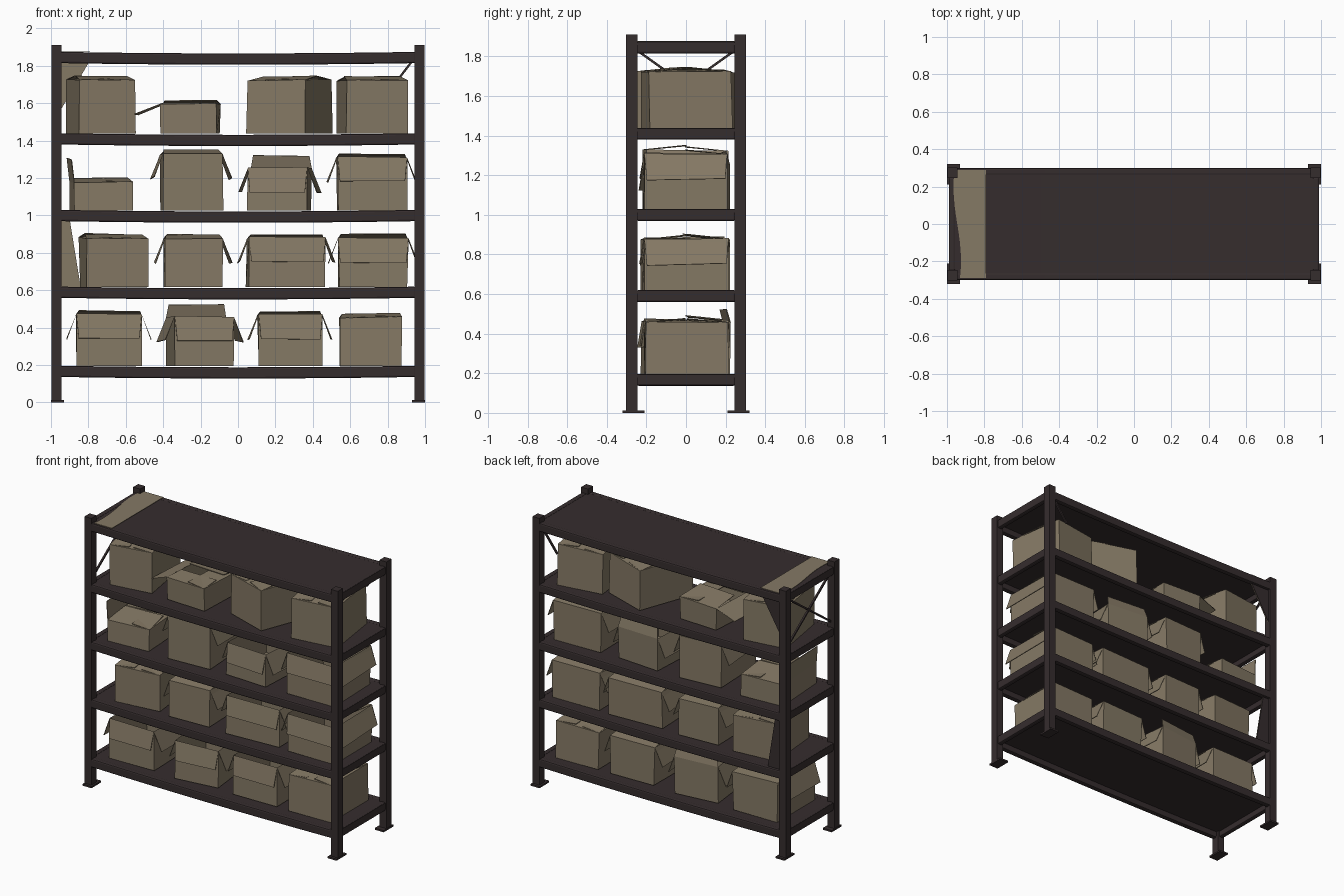
import bpy, bmesh, math, random
from mathutils import Matrix, Vector

if "Cube" in bpy.data.objects:
    bpy.data.objects.remove(bpy.data.objects["Cube"])

random.seed(4)


def material(name, rgb):
    m = bpy.data.materials.new(name)
    m.diffuse_color = (*rgb, 1)
    m.use_nodes = True
    m.node_tree.nodes["Principled BSDF"].inputs["Base Color"].default_value = m.diffuse_color
    return m


DARK = material("dark_brown_metal", (0.036, 0.026, 0.027))
CARD = material("cardboard_tan", (0.235, 0.192, 0.130))


def finish(bm, name, mat, bevel=0, thick=0):
    if not thick:
        bmesh.ops.recalc_face_normals(bm, faces=bm.faces[:])
    me = bpy.data.meshes.new(name)
    bm.to_mesh(me)
    bm.free()
    ob = bpy.data.objects.new(name, me)
    bpy.context.collection.objects.link(ob)
    me.materials.append(mat)
    if thick:
        s = ob.modifiers.new("thickness", 'SOLIDIFY')
        s.thickness, s.offset = thick, -1
    if bevel:
        b = ob.modifiers.new("bevel", 'BEVEL')
        b.width, b.segments, b.limit_method = bevel, 2, 'ANGLE'
    return ob


def block(name, x, y, z, bevel=0, sag=0):
    """Box from (min, max) ranges; sag lowers its middle along x."""
    bm = bmesh.new()
    bmesh.ops.create_cube(bm, size=1)
    for v in bm.verts:
        v.co = [r[0] + (c + 0.5) * (r[1] - r[0]) for r, c in zip((x, y, z), v.co)]
    if sag:
        edges = [e for e in bm.edges if abs(e.verts[0].co.x - e.verts[1].co.x) > 0.1]
        bmesh.ops.subdivide_edges(bm, edges=edges, cuts=7, use_grid_fill=True)
        for v in bm.verts:
            v.co.z -= sag * (1 - v.co.x ** 2)
    return finish(bm, name, DARK, bevel)


def sheet(name, pts, y, mat, depth=0.005):
    """Thin upright plate in the xz plane."""
    bm = bmesh.new()
    f = bm.faces.new([bm.verts.new((px, y, pz)) for px, pz in pts])
    ext = bmesh.ops.extrude_face_region(bm, geom=[f])
    for v in ext["geom"]:
        if isinstance(v, bmesh.types.BMVert):
            v.co.y += depth
    bm.faces.ensure_lookup_table()
    return finish(bm, name, mat)


def strap(name, a, b, size=0.012):
    """Square bar between two points."""
    a, b = Vector(a), Vector(b)
    bm = bmesh.new()
    bmesh.ops.create_cube(bm, size=1)
    rot = (b - a).to_track_quat('Z', 'Y').to_matrix().to_4x4()
    bm.transform(Matrix.Translation((a + b) / 2) @ rot
                 @ Matrix.Diagonal((size, size, (b - a).length, 1)))
    return finish(bm, name, DARK)


def carton(name, cx, z0, w, h, turn, flaps, d=0.42):
    """Open box; flaps = (angle, length) for front, right, back, left.
    Angle 0 is closed, 90 upright, 180 folded level outwards."""
    bm = bmesh.new()
    sides = [Vector((0, -1, 0)), Vector((1, 0, 0)), Vector((0, 1, 0)), Vector((-1, 0, 0))]
    half = Vector((w / 2, d / 2, 0))
    c = [(sides[i] + sides[i - 1]) * half for i in range(4)]
    j = lambda: random.uniform(-0.005, 0.005)

    def corner(i, z):
        s = sides[i] + sides[i - 1]
        return bm.verts.new((s.x * half.x + j(), s.y * half.y + j(), z))

    low = [corner(i, 0) for i in range(4)]
    top = [corner(i, h + j()) for i in range(4)]
    bm.faces.new(low[::-1])
    for i, (angle, length) in enumerate(flaps):
        k = (i + 1) % 4
        bm.faces.new((low[i], low[k], top[k], top[i]))
        a = math.radians(angle)
        off = (sides[i] * -math.cos(a) + Vector((0, 0, math.sin(a)))) * length
        along = (top[k].co - top[i].co).normalized() * 0.012
        p = bm.verts.new(top[i].co + off + along)
        q = bm.verts.new(top[k].co + off * random.uniform(0.94, 1.04) - along)
        bm.faces.new((top[i], top[k], q, p))
    bm.transform(Matrix.Translation((cx, 0, z0)) @ Matrix.Rotation(math.radians(turn), 4, 'Z'))
    return finish(bm, name, CARD, thick=0.005)


# Posts with foot plates
span = lambda s, a, b: tuple(sorted((s * a, s * b)))
for sx, nx in ((-1, "left"), (1, "right")):
    for sy, ny in ((-1, "front"), (1, "back")):
        block(f"{ny}_{nx}_post", span(sx, 0.943, 0.997), span(sy, 0.245, 0.302), (0, 1.91))
        block(f"{ny}_{nx}_foot", span(sx, 0.93, 1), span(sy, 0.21, 0.32), (0, 0.012))

# Shelves: deck, long beams and end beams
TOPS = [0.197, 0.62, 1.03, 1.44, 1.875]
for n, t in enumerate(TOPS, 1):
    block(f"shelf_{n}_deck", (-0.99, 0.99), (-0.285, 0.285), (t - 0.018, t - 0.003), sag=0.009)
    for s, long_side, end in ((-1, "front", "left"), (1, "back", "right")):
        block(f"shelf_{n}_{long_side}_beam", (-0.95, 0.95), span(s, 0.262, 0.3),
              (t - 0.06, t), bevel=0.009, sag=0.009)
        block(f"shelf_{n}_{end}_end_beam", span(s, 0.955, 0.99), (-0.25, 0.25),
              (t - 0.06, t), bevel=0.009)

# Torn cardboard patch on the top deck, with a wavy outer edge
bm = bmesh.new()
wave = [-0.29 + 0.58 * i / 12 for i in range(13)]
rim = [(-0.945 - 0.02 * math.sin(y * 8), y) for y in wave] + [(-0.79, 0.29), (-0.79, -0.29)]
bm.faces.new([bm.verts.new((x, y, 1.877)) for x, y in rim[::-1]])
finish(bm, "top_patch", CARD, thick=0.003)

# Corner sheets at the back left, dark outside and tan inside
upper = [(-0.95, 1.83), (-0.79, 1.83), (-0.95, 1.56)]
lower = [(-0.95, 0.98), (-0.9, 0.98), (-0.84, 0.61), (-0.95, 0.61)]
for part, pts in (("upper", upper), ("lower", lower)):
    sheet(f"{part}_gusset", pts, 0.277, DARK)
    sheet(f"{part}_gusset_lining", pts, 0.271, CARD)

# Thin braces
for s, side in ((-1, "front"), (1, "back")):
    strap(f"{side}_end_brace", (-0.965, s * 0.26, 1.84), (-0.965, -s * 0.26, 1.47))
strap("back_brace", (0.82, 0.275, 1.68), (0.95, 0.275, 1.85))

# Flap arrangements: front, right, back, left
SIDE, FRONT, OVER, IN = (250, 0.14), (262, 0.13), (6, 0.205), (3, 0.14)
STYLE = {
    "shut": (OVER, IN, OVER, IN),
    "open": (FRONT, SIDE, OVER, SIDE),
    "sides": (OVER, SIDE, OVER, SIDE),
    "raised": (FRONT, SIDE, (75, 0.07), SIDE),
    "upright": (OVER, IN, OVER, (97, 0.13)),
    "level": (IN, IN, OVER, (203, 0.15)),
}

# Cartons, four per shelf: arrangement, centre x, width, height, turn
LOWER = [
    ("open", -0.69, 0.35, 0.275, 1), ("raised", -0.205, 0.32, 0.26, 6),
    ("open", 0.28, 0.34, 0.275, 1), ("shut", 0.71, 0.33, 0.262, 1),
    ("shut", -0.665, 0.325, 0.262, 6), ("sides", -0.24, 0.31, 0.262, 2),
    ("open", 0.255, 0.41, 0.262, 2), ("open", 0.72, 0.37, 0.262, 1),
]
UPPER = [
    ("upright", -0.73, 0.32, 0.152, 4), ("sides", -0.25, 0.315, 0.3, 3),
    ("raised", 0.22, 0.32, 0.225, -3), ("open", 0.715, 0.37, 0.28, 1),
    ("shut", -0.735, 0.305, 0.285, 9), ("level", -0.255, 0.295, 0.16, -3),
    ("shut", 0.275, 0.33, 0.285, -20), ("shut", 0.715, 0.33, 0.285, 8),
]
for i, (style, cx, w, h, turn) in enumerate(LOWER + UPPER):
    carton(f"carton_shelf_{i // 4 + 1}_{i % 4 + 1}", cx, TOPS[i // 4] - 0.003, w, h, turn,
           STYLE[style])
